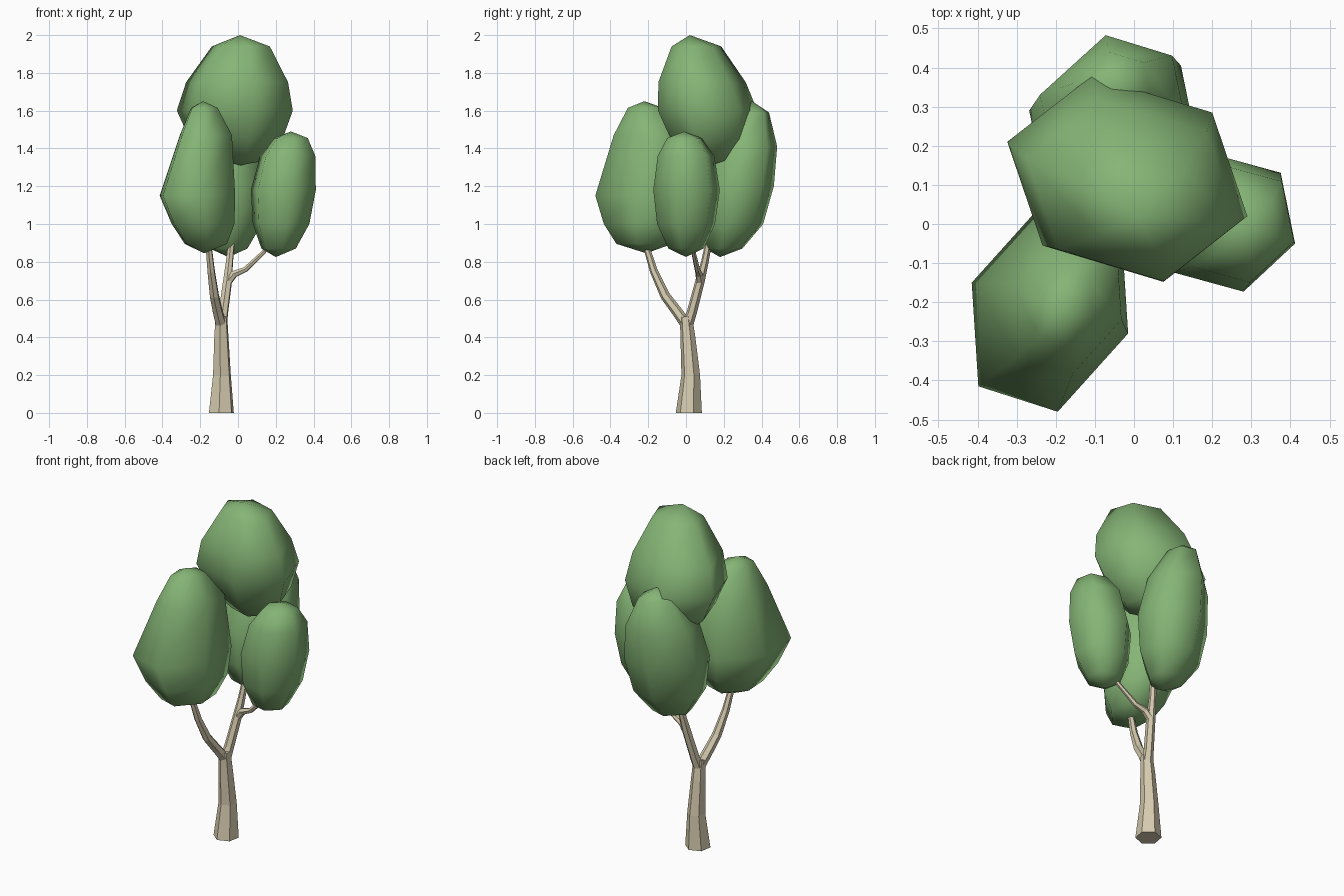
import bpy, bmesh, math
from mathutils import Vector


def material(name, color):
    m = bpy.data.materials.new(name)
    m.diffuse_color = (*color, 1)
    return m


LEAF = material("leaf_green", (0.235, 0.46, 0.18))
BARK = material("pale_bark", (0.67, 0.60, 0.43))


def loft(name, rings, mat, smooth, tips=None):
    """Skin equal-sized rings; close with tip points or flat caps."""
    bm = bmesh.new()
    loops = [[bm.verts.new(p) for p in r] for r in rings]
    n = len(loops[0])
    for a, b in zip(loops, loops[1:]):
        for i in range(n):
            j = (i + 1) % n
            bm.faces.new((a[i], a[j], b[j], b[i]))
    if tips:
        for loop, tip in ((loops[0], tips[0]), (loops[-1], tips[1])):
            t = bm.verts.new(tip)
            for i in range(n):
                bm.faces.new((loop[i], loop[(i + 1) % n], t))
    else:
        bm.faces.new(loops[0])
        bm.faces.new(loops[-1])
    bmesh.ops.recalc_face_normals(bm, faces=bm.faces)
    for f in bm.faces:
        f.smooth = smooth
    me = bpy.data.meshes.new(name)
    bm.to_mesh(me)
    bm.free()
    me.materials.append(mat)
    ob = bpy.data.objects.new(name, me)
    bpy.context.collection.objects.link(ob)


def crown(name, half, rings, bottom, top):
    """Six-sided leaf mass: three half-axes mirrored, rings of (z, scale, cx, cy)."""
    hexagon = half + [(-x, -y) for x, y in half]
    loops = [[(cx + s * x, cy + s * y, z) for x, y in hexagon] for z, s, cx, cy in rings]
    loft(name, loops, LEAF, True, (bottom, top))


def limb(name, path):
    """Six-sided tapering limb along points of (x, y, z, radius)."""
    pts = [Vector(p[:3]) for p in path]
    rings = []
    for i, p in enumerate(pts):
        d = (pts[min(i + 1, len(pts) - 1)] - pts[max(i - 1, 0)]).normalized()
        if p.z == 0:
            d = Vector((0, 0, 1))
        u = Vector((0, 1, 0)).cross(d).normalized()
        v = d.cross(u)
        r = path[i][3]
        rings.append([p + r * (math.cos(a) * u + math.sin(a) * v)
                      for a in (math.radians(60 * k + 20) for k in range(6))])
    loft(name, rings, BARK, False)


# Leaf masses
crown("top_crown", [(0.307, -0.095), (0.217, 0.17), (-0.092, 0.263)],
      [(1.335, 0.42, 0.01, 0.13), (1.45, 0.8, -0.01, 0.13), (1.60, 1, -0.017, 0.115),
       (1.75, 0.88, -0.005, 0.085), (1.94, 0.5, 0.015, 0.055)],
      (0.01, 0.13, 1.31), (0.01, 0.02, 2.0))
crown("front_left_crown", [(0.2, -0.065), (0.183, 0.2), (-0.02, 0.265)],
      [(0.895, 0.56, -0.17, -0.22), (1.0, 0.83, -0.185, -0.215), (1.15, 1, -0.215, -0.215),
       (1.47, 0.69, -0.17, -0.2), (1.615, 0.35, -0.178, -0.215)],
      (-0.18, -0.21, 0.845), (-0.185, -0.22, 1.65))
crown("right_crown", [(0.172, -0.053), (0.135, 0.128), (-0.04, 0.176)],
      [(0.87, 0.53, 0.215, 0), (1.0, 0.87, 0.228, 0), (1.18, 1, 0.24, 0.003),
       (1.36, 0.85, 0.263, 0), (1.455, 0.52, 0.28, -0.008)],
      (0.2, 0, 0.825), (0.28, -0.01, 1.49))
crown("back_crown", [(0.213, -0.035), (0.175, 0.15), (-0.02, 0.21)],
      [(0.87, 0.47, -0.05, 0.2), (1.0, 0.85, -0.055, 0.23), (1.2, 1, -0.055, 0.255),
       (1.41, 0.87, -0.055, 0.3), (1.59, 0.45, -0.055, 0.345)],
      (-0.05, 0.18, 0.825), (-0.055, 0.35, 1.65))

# Trunk and branches
limb("trunk", [(-0.088, 0.015, 0, 0.07), (-0.085, 0.025, 0.2, 0.05),
               (-0.088, 0.01, 0.4, 0.04), (-0.088, 0, 0.51, 0.033)])
limb("front_branch", [(-0.09, 0, 0.47, 0.03), (-0.108, -0.05, 0.54, 0.028),
                      (-0.125, -0.11, 0.62, 0.026), (-0.142, -0.17, 0.75, 0.021),
                      (-0.155, -0.21, 0.88, 0.017), (-0.165, -0.22, 1.0, 0.012)])
limb("back_branch", [(-0.088, 0.005, 0.46, 0.032), (-0.078, 0.03, 0.53, 0.027),
                     (-0.055, 0.075, 0.70, 0.025), (-0.045, 0.10, 0.80, 0.02),
                     (-0.035, 0.12, 0.90, 0.018), (-0.03, 0.16, 1.0, 0.012)])
limb("right_branch", [(-0.056, 0.075, 0.69, 0.022), (-0.02, 0.07, 0.735, 0.02),
                      (0.04, 0.06, 0.76, 0.015), (0.135, 0.04, 0.85, 0.012),
                      (0.19, 0.02, 0.92, 0.01)])
